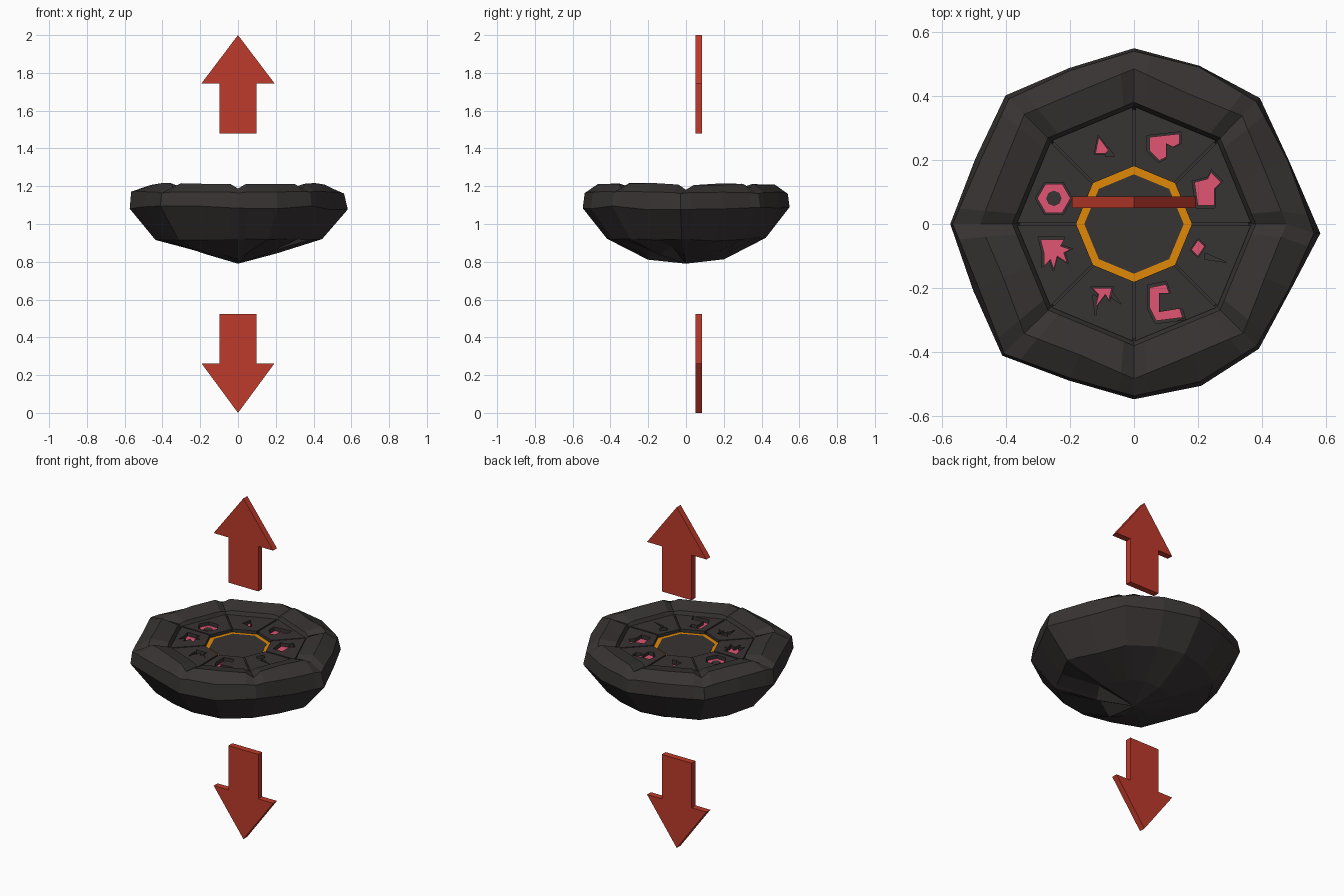
import bpy, bmesh, math, random
from mathutils import Vector

random.seed(4)
cube = bpy.data.objects.get("Cube")
if cube:
    bpy.data.objects.remove(cube)


def material(name, rgb):
    m = bpy.data.materials.new(name)
    m.use_nodes = True
    m.diffuse_color = (*rgb, 1)
    m.node_tree.nodes["Principled BSDF"].inputs["Base Color"].default_value = (*rgb, 1)
    return m


STONE = material("dark stone", (0.039, 0.033, 0.033))
RED = material("arrow red", (0.51, 0.042, 0.024))
GOLD = material("gold", (0.74, 0.25, 0.002))
PINK = material("rune pink", (0.75, 0.09, 0.175))


def finish(name, bm, mat):
    bmesh.ops.recalc_face_normals(bm, faces=bm.faces)
    mesh = bpy.data.meshes.new(name)
    bm.to_mesh(mesh)
    bm.free()
    mesh.materials.append(mat)
    ob = bpy.data.objects.new(name, mesh)
    bpy.context.scene.collection.objects.link(ob)
    return ob


def prisms(name, outlines, low, high, mat, upright=False):
    """Extrude flat outlines along z, or along y when upright."""
    bm = bmesh.new()
    for outline in outlines:
        loops = []
        for h in (low, high):
            loops.append([bm.verts.new((x, h, y) if upright else (x, y, h))
                          for x, y in outline])
        bottom, top = loops
        bm.faces.new(bottom)
        bm.faces.new(top)
        n = len(outline)
        for i in range(n):
            j = (i + 1) % n
            bm.faces.new((bottom[i], bottom[j], top[j], top[i]))
    return finish(name, bm, mat)


def polygon(sides, radius, cx=0, cy=0):
    step = math.tau / sides
    return [(cx + radius * math.cos(i * step), cy + radius * math.sin(i * step))
            for i in range(sides)]


# Rock body: sixteen corners per ring, with a groove at every second corner
OUTER = [.58, .53, .555, .54, .555, .535, .565, .535,
         .582, .54, .585, .53, .552, .55, .555, .535]
FLAT = math.cos(math.pi / 8)
BASE = 1.145


def ring(z, scale=None, radius=None, wobble=0.0, lean=0.0, drop=0.0, dents=()):
    corners = []
    for j in range(16):
        a = j * math.tau / 16
        if scale and j == 0:
            a = -0.05
        r = OUTER[j] * scale if scale else radius * (FLAT if j % 2 else 1)
        r += random.uniform(-wobble, wobble) * 0.6
        h = z + lean * abs(math.cos(a)) + random.uniform(-wobble, wobble)
        if j in dents:
            h += 0.04
        corners.append(Vector((r * math.cos(a), r * math.sin(a), h)))
    points = []
    for k in range(0, 16, 2):
        a, b, c = corners[k], corners[k + 1], corners[(k + 2) % 16]
        points += [a - Vector((0, 0, drop)), a.lerp(b, 0.24), b, b.lerp(c, 0.76)]
    return points


rings = [
    ring(0.818, scale=0.36, wobble=0.008, lean=0.033, dents=(13, 15)),
    ring(0.928, scale=0.76, wobble=0.01, lean=-0.015),
    ring(1.09, scale=0.995, wobble=0.01, lean=-0.005),
    ring(1.17, scale=0.975, wobble=0.006, drop=0.005),
    ring(1.21, radius=0.48, wobble=0.008, drop=0.025),
    ring(1.19, radius=0.38, drop=0.01),
    ring(BASE, radius=0.358),
]
bm = bmesh.new()
loops = [[bm.verts.new(p) for p in points] for points in rings]
tip = bm.verts.new((0, 0, 0.79))
count = len(loops[0])
for i in range(count):
    j = (i + 1) % count
    bm.faces.new((tip, loops[0][j], loops[0][i]))
    for lower, upper in zip(loops, loops[1:]):
        bm.faces.new((lower[i], lower[j], upper[j], upper[i]))
bm.faces.new(loops[-1])
finish("rock_body", bm, STONE)

# Eight floor tiles with narrow gaps between them
GAP = 0.004
tiles = []
for k in range(8):
    a, b = k * math.tau / 8, (k + 1) * math.tau / 8
    u = Vector((math.cos(a), math.sin(a)))
    v = Vector((math.cos(b), math.sin(b)))
    du, dv = Vector((-u.y, u.x)) * GAP, Vector((v.y, -v.x)) * GAP
    tiles.append([u * 0.179 + du, u * 0.365 + du, v * 0.365 + dv, v * 0.179 + dv])
floor = prisms("floor_tiles", tiles, BASE - 0.005, 1.17, STONE)

# Rune outlines, in hundredths
RUNES = [
    [(-11, 27), (-8, 23), (-9, 22), (-12, 22)],
    [(5, 27), (14, 28), (14, 25), (12, 24), (10, 25), (10, 21), (8, 20), (5, 23)],
    [(19, 13), (23, 14), (24, 16), (27, 13), (25, 11), (25, 6), (20, 6)],
    [(18, -8), (20, -5), (22, -7), (20, -10)],
    [(5, -20), (10, -19), (11, -22), (8, -22), (8, -27), (14, -26),
     (15, -29), (7, -30), (5, -26)],
    [(-13, -20), (-7, -20), (-8, -24), (-9, -22), (-12, -26), (-11, -22)],
    [(-29, -5), (-22, -5), (-23, -7), (-20, -8), (-22, -9), (-21, -12),
     (-24, -10), (-25, -14), (-26, -11), (-28, -13), (-28, -9)],
]
SLITS = [
    [(22, -9), (29, -12), (22, -11)],
    [(-11, -23), (-12, -29), (-13, -22)],
    [(-7, -23), (-4, -25), (-7, -21)],
    [(-8, 24), (-6, 21), (-9, 21)],
]


def resize(outline, factor):
    """Scale an outline about its middle and convert it to units."""
    mid = sum((Vector(p) for p in outline), Vector((0, 0))) / len(outline)
    return [(mid + (Vector(p) - mid) * factor) / 100 for p in outline]


# Cut the rune recesses through the tiles
eye = (-0.25, 0.08)
cuts = [resize(r, 1.2) for r in RUNES] + [polygon(6, 0.058, *eye)]
for outline in cuts + [resize(s, 1) for s in SLITS]:
    cutter = prisms("rune_cutter", [outline], BASE - 0.03, 1.2, STONE)
    cutter.hide_render = True
    mod = floor.modifiers.new("recess", "BOOLEAN")
    mod.operation = "DIFFERENCE"
    mod.solver = "EXACT"
    mod.object = cutter
    bpy.context.view_layer.update()
    graph = bpy.context.evaluated_depsgraph_get()
    cut_mesh = bpy.data.meshes.new_from_object(floor.evaluated_get(graph))
    floor.modifiers.clear()
    floor.data = cut_mesh
    bpy.data.objects.remove(cutter)

# Pink rune inlays, with a stone plug inside the six-sided one
inlays = [resize(r, 1.04) for r in RUNES] + [polygon(6, 0.052, *eye)]
prisms("rune_inlays", inlays, BASE - 0.002, BASE + 0.007, PINK)
prisms("rune_plug", [polygon(8, 0.024, *eye)], BASE - 0.002, BASE + 0.01, STONE)

# Gold ring set around the central stone
prisms("gold_ring", [polygon(8, 0.182)], BASE - 0.002, BASE + 0.007, GOLD)
prisms("centre_stone", [polygon(8, 0.155)], BASE - 0.002, BASE + 0.009, STONE)


# Upright arrows above and below
def arrow(name, tail, shoulder, point):
    half = [(0.097, tail), (0.097, shoulder), (0.193, shoulder)]
    mirrored = [(-x, z) for x, z in reversed(half)]
    prisms(name, [half + [(0, point)] + mirrored], 0.05, 0.086, RED, upright=True)


arrow("upper_arrow", 1.48, 1.745, 2)
arrow("lower_arrow", 0.523, 0.262, 0)
